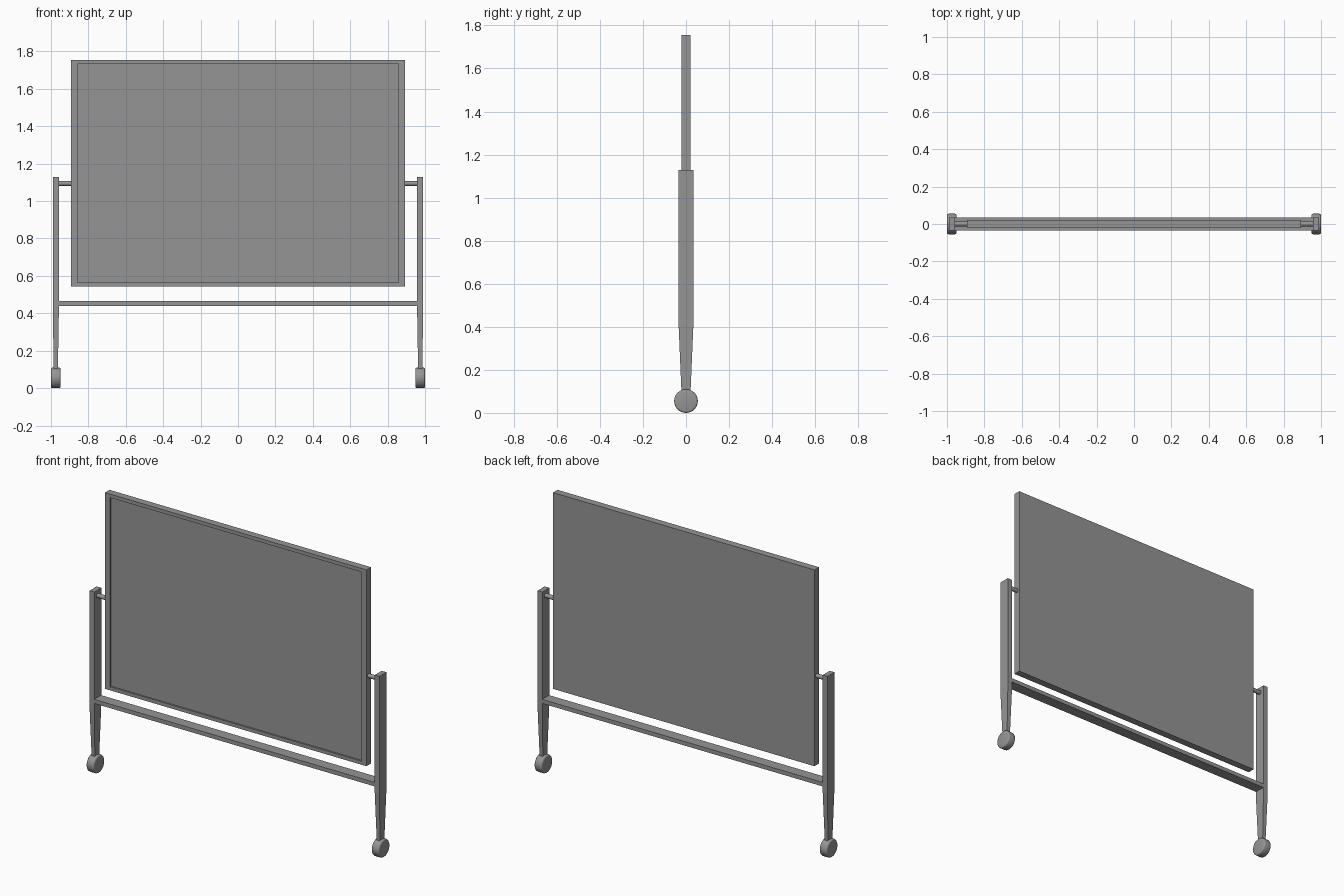
import bpy, bmesh, math
from mathutils import Matrix, Vector

default = bpy.data.objects.get("Cube")
if default:
    bpy.data.objects.remove(default, do_unlink=True)

grey = bpy.data.materials.new("plain grey")
grey.use_nodes = True
COLOUR = (0.3, 0.3, 0.3, 1)
grey.diffuse_color = COLOUR
grey.node_tree.nodes["Principled BSDF"].inputs["Base Color"].default_value = COLOUR


def finish(name, bm):
    bmesh.ops.recalc_face_normals(bm, faces=bm.faces)
    mesh = bpy.data.meshes.new(name)
    bm.to_mesh(mesh)
    bm.free()
    mesh.materials.append(grey)
    obj = bpy.data.objects.new(name, mesh)
    bpy.context.collection.objects.link(obj)
    return obj


def box(bm, low, high):
    low, high = Vector(low), Vector(high)
    size = high - low
    matrix = Matrix.Translation((low + high) / 2) @ Matrix.Diagonal((*size, 1))
    return bmesh.ops.create_cube(bm, size=1, matrix=matrix)["verts"]


def x_cylinder(bm, x0, x1, z, radius, segments):
    matrix = Matrix.Translation(((x0 + x1) / 2, 0, z)) @ Matrix.Rotation(math.pi / 2, 4, "Y")
    bmesh.ops.create_cone(bm, cap_ends=True, segments=segments, radius1=radius,
                          radius2=radius, depth=abs(x1 - x0), matrix=matrix)


def smooth(obj, angle=35):
    bpy.ops.object.select_all(action="DESELECT")
    obj.select_set(True)
    bpy.context.view_layer.objects.active = obj
    bpy.ops.object.shade_smooth_by_angle(angle=math.radians(angle))


# Board: slab with a shallow recessed writing surface on the front
bm = bmesh.new()
box(bm, (-0.893, -0.022, 0.543), (0.893, 0.022, 1.755))
bm.normal_update()
front = min(bm.faces, key=lambda f: f.calc_center_median().y)
bmesh.ops.inset_individual(bm, faces=[front], thickness=0.03)
for v in front.verts:
    v.co.x = math.copysign(0.858, v.co.x)
    v.co.z = 1.733 if v.co.z > 1 else 0.565
rim = bmesh.ops.extrude_discrete_faces(bm, faces=[front])["faces"]
bmesh.ops.translate(bm, verts=rim[0].verts, vec=(0, 0.01, 0))
finish("board", bm)

# Crossbar between the posts
bm = bmesh.new()
box(bm, (-0.958, -0.034, 0.44), (0.958, 0.034, 0.465))
finish("crossbar", bm)

POST_X = 0.974
for side, label in ((1, "left"), (-1, "right")):
    # Post, straight above and tapering to the wheel
    bm = bmesh.new()
    rings = []
    for z, hx, hy in ((0.095, 0.011, 0.021), (0.4, 0.016, 0.034), (1.128, 0.016, 0.034)):
        rings.append([bm.verts.new((side * POST_X + sx * hx, sy * hy, z))
                      for sx, sy in ((-1, -1), (1, -1), (1, 1), (-1, 1))])
    for a, b in zip(rings, rings[1:]):
        for i in range(4):
            j = (i + 1) % 4
            bm.faces.new((a[i], a[j], b[j], b[i]))
    bm.faces.new(rings[0])
    bm.faces.new(rings[-1])
    finish(label + "_post", bm)

    # Pivot rod holding the board
    bm = bmesh.new()
    x_cylinder(bm, side * 0.885, side * 0.965, 1.094, 0.013, 16)
    smooth(finish(label + "_pivot_rod", bm))

    # Wheel with rounded rims
    bm = bmesh.new()
    x_cylinder(bm, side * 0.948, side * 1.0, 0.055, 0.055, 32)
    rims = [e for e in bm.edges if abs(e.verts[0].co.x - e.verts[1].co.x) < 0.001]
    bmesh.ops.bevel(bm, geom=rims, offset=0.009, segments=3, profile=0.5, affect="EDGES")
    smooth(finish(label + "_wheel", bm))
